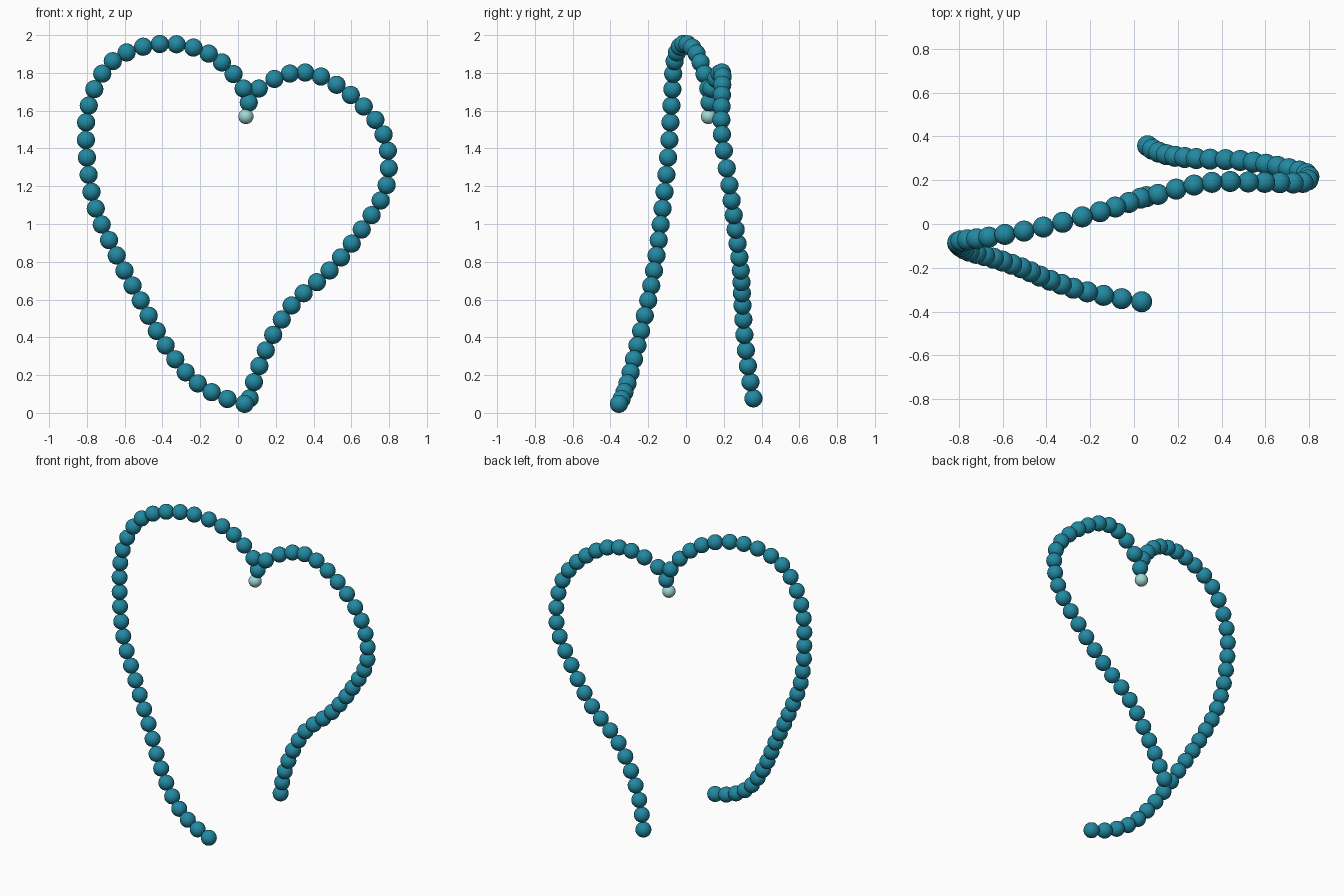
import bpy
from mathutils import Vector

cube = bpy.data.objects.get("Cube")
if cube:
    bpy.data.objects.remove(cube, do_unlink=True)


def make_material(name, colour):
    material = bpy.data.materials.new(name)
    material.use_nodes = True
    material.diffuse_color = colour
    material.node_tree.nodes["Principled BSDF"].inputs["Base Color"].default_value = colour
    return material


teal = make_material("teal", (0.016, 0.25, 0.36, 1))
pale = make_material("pale aqua", (0.36, 0.68, 0.66, 1))


def make_bead(name, radius, location, material):
    bpy.ops.mesh.primitive_uv_sphere_add(
        segments=24, ring_count=16, radius=radius, location=location)
    bead = bpy.context.object
    bead.name = name
    bead.data.materials.append(material)
    bpy.ops.object.shade_smooth()
    return bead


def strand_points(knots, steps):
    """Evenly stepped points on a smooth curve through the knots."""
    k = [Vector(p) for p in knots]
    before = 3 * k[0] - 3 * k[1] + k[2]
    after = 3 * k[-1] - 3 * k[-2] + k[-3]
    k = [before] + k + [after]
    points = []
    for a, b, c, d in zip(k, k[1:], k[2:], k[3:]):
        for i in range(steps):
            t = i / steps
            points.append(b + 0.5 * t * (
                (c - a)
                + t * (2 * a - 5 * b + 4 * c - d)
                + t * t * (3 * b - a - 3 * c + d)))
    points.append(k[-2])
    return points


# Paths of the two halves of the open heart; every third bead is a knot
right_path = [
    (.035, -.355, .048), (-.213, -.31, .156), (-.383, -.257, .357),
    (-.515, -.2, .595), (-.642, -.156, .833), (-.753, -.124, 1.082),
    (-.8, -.095, 1.352), (-.79, -.077, 1.627), (-.663, -.06, 1.862),
    (-.414, -.014, 1.953), (-.155, .056, 1.902), (.03, .118, 1.717),
]
left_path = [
    (.11, .135, 1.717), (.356, .19, 1.802), (.597, .19, 1.683),
    (.771, .19, 1.474), (.787, .23, 1.206), (.655, .263, .971),
    (.485, .29, .754), (.284, .299, .569), (.147, .317, .331),
    (.062, .357, .077),
]

# Bead where the halves meet, and the small pale bead hanging under it
middle = make_bead("middle_bead", .048, (.057, .125, 1.643), teal)
make_bead("pale_bead", .04, (.042, .119, 1.569), pale)

# Strand beads share the middle bead's mesh
for side, path in (("right", right_path), ("left", left_path)):
    for number, point in enumerate(strand_points(path, 3), 1):
        bead = bpy.data.objects.new(f"{side}_bead_{number}", middle.data)
        bead.location = point
        bpy.context.collection.objects.link(bead)
